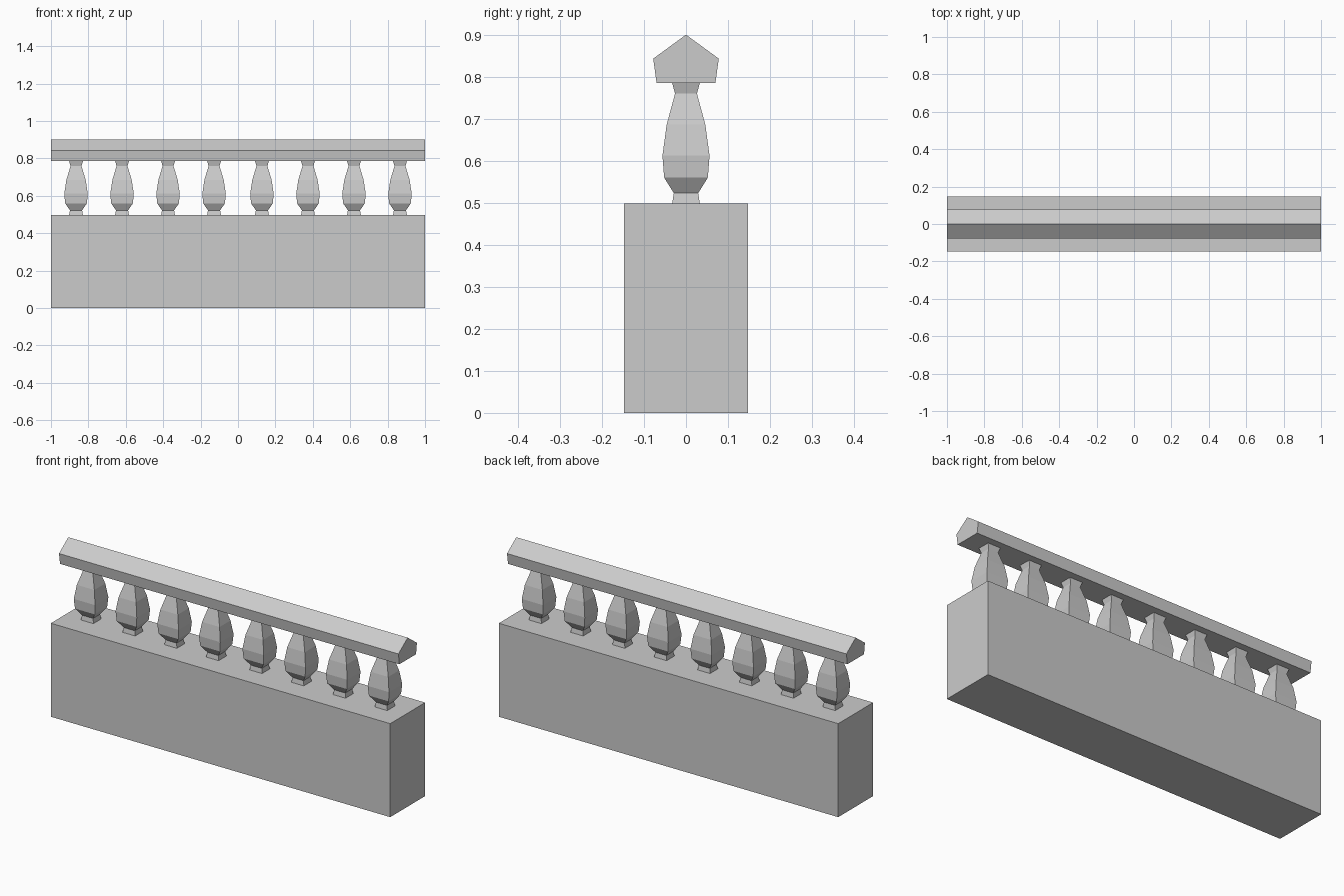
import bpy, bmesh

if "Cube" in bpy.data.objects:
    bpy.data.objects.remove(bpy.data.objects["Cube"])


def add_object(name, bm):
    bmesh.ops.recalc_face_normals(bm, faces=bm.faces)
    mesh = bpy.data.meshes.new(name)
    bm.to_mesh(mesh)
    bm.free()
    obj = bpy.data.objects.new(name, mesh)
    bpy.context.collection.objects.link(obj)
    return obj


def loft(name, rings):
    """Skin a list of equal-length point rings and cap both ends."""
    bm = bmesh.new()
    loops = [[bm.verts.new(p) for p in ring] for ring in rings]
    n = len(loops[0])
    for a, b in zip(loops, loops[1:]):
        for i in range(n):
            j = (i + 1) % n
            bm.faces.new((a[i], a[j], b[j], b[i]))
    bm.faces.new(loops[0][::-1])
    bm.faces.new(loops[-1])
    return add_object(name, bm)


def rectangle(hx, hy, z):
    return [(-hx, -hy, z), (hx, -hy, z), (hx, hy, z), (-hx, hy, z)]


# Solid wall under the balusters
loft("base_wall", [rectangle(1, 0.147, 0), rectangle(1, 0.147, 0.498)])

# Handrail: house-shaped section run along x
section = [(-0.07, 0.785), (0.07, 0.785), (0.078, 0.843), (0, 0.9), (-0.078, 0.843)]
loft("handrail", [[(x, y, z) for y, z in section] for x in (-1, 1)])

# Square balusters: (half width in y, height), slightly wider along x
profile = [(0.033, 0.498), (0.029, 0.523), (0.052, 0.56), (0.056, 0.612),
           (0.046, 0.686), (0.026, 0.76), (0.033, 0.785)]
first = loft("baluster", [rectangle(w * 1.12, w, z) for w, z in profile])
positions = [s * (0.128 + 0.246 * i) for i in range(4) for s in (-1, 1)]
first.location.x = positions[0]
for x in positions[1:]:
    copy = first.copy()
    copy.location.x = x
    bpy.context.collection.objects.link(copy)
